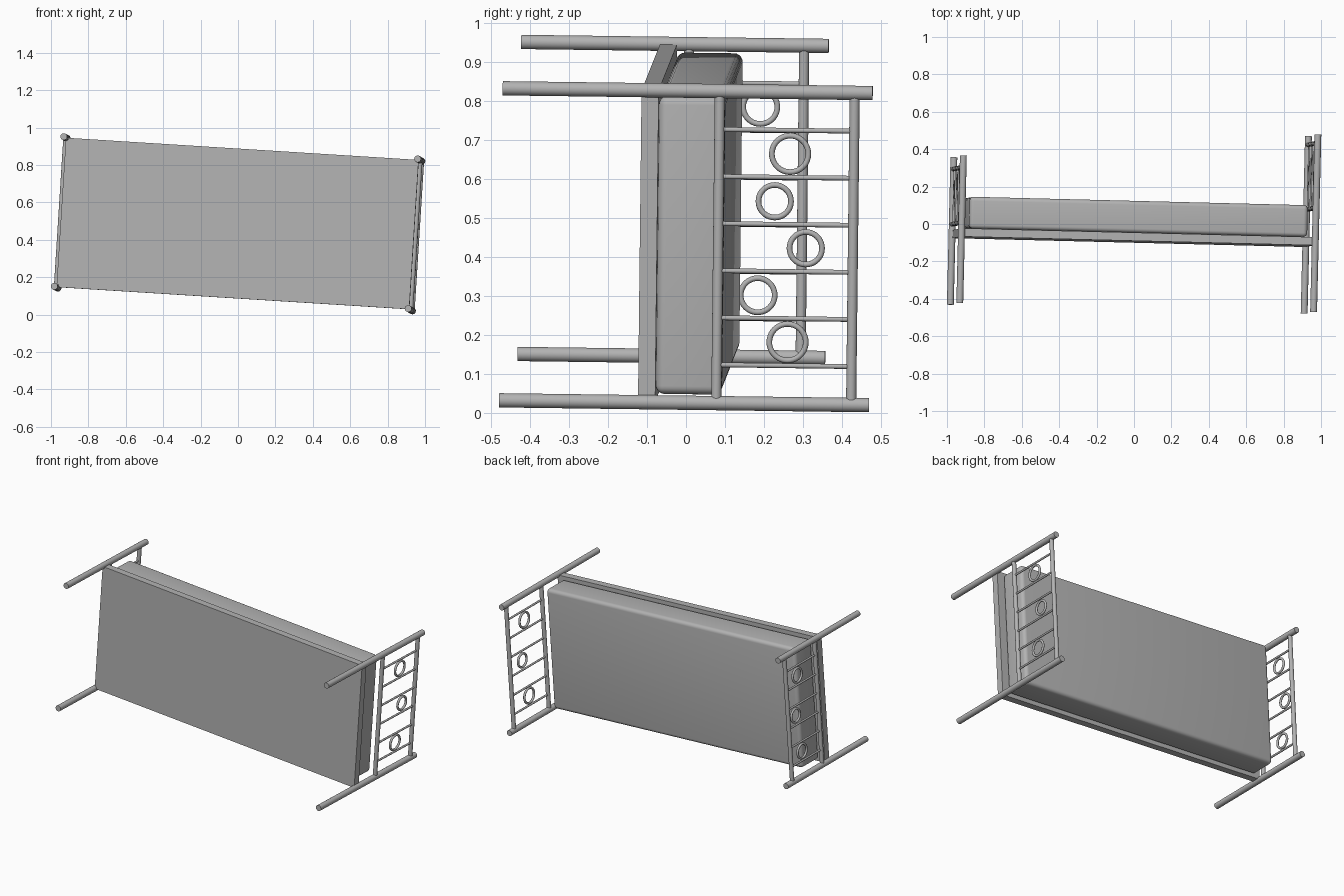
import bpy, bmesh, math
from mathutils import Matrix, Vector

cube = bpy.data.objects.get("Cube")
if cube:
    bpy.data.objects.remove(cube, do_unlink=True)

# One grey for the whole bed
grey = bpy.data.materials.new("plain_grey")
grey.use_nodes = True
grey.diffuse_color = (0.45, 0.45, 0.45, 1)
grey.node_tree.nodes["Principled BSDF"].inputs["Base Color"].default_value = (0.45, 0.45, 0.45, 1)

# Bed axes: x along the length, y up from the floor, z across the width.
# The bed lies on its side, slightly turned.
along = Vector((0.998, -0.025, -0.0627)).normalized()
up = Vector((0.024, 1, -0.013))
up = (up - along * up.dot(along)).normalized()
across = along.cross(up)
PLACE = Matrix.Translation((0, 0, 0.486)) @ Matrix((along, up, across)).transposed().to_4x4()

HALF_LENGTH, HALF_WIDTH = 0.948, 0.401


def finish(name, smooth=True):
    obj = bpy.context.object
    obj.name = name
    obj.data.materials.append(grey)
    if smooth:
        bpy.ops.object.shade_smooth_by_angle(angle=math.radians(40))
    obj.matrix_world = PLACE @ obj.matrix_basis
    return obj


def rod(name, start, end, radius, sides=24):
    a, b = Vector(start), Vector(end)
    bpy.ops.mesh.primitive_cylinder_add(vertices=sides, radius=radius, depth=(b - a).length,
                                        location=(a + b) / 2,
                                        rotation=(b - a).to_track_quat('Z', 'Y').to_euler())
    return finish(name)


def box(name, low, high, bevel=0):
    low, high = Vector(low), Vector(high)
    bpy.ops.mesh.primitive_cube_add(size=1, location=(low + high) / 2)
    mesh = bpy.context.object.data
    mesh.transform(Matrix.Diagonal(high - low).to_4x4())
    if bevel:
        bm = bmesh.new()
        bm.from_mesh(mesh)
        bmesh.ops.bevel(bm, geom=bm.edges[:], offset=bevel, segments=5,
                        profile=0.5, affect='EDGES')
        bm.to_mesh(mesh)
        bm.free()
    return finish(name, bevel > 0)


def end_panel(name, x, post_top, low_rail, high_rail, rings):
    # Two posts
    for side, sign in (("left", 1), ("right", -1)):
        z = sign * HALF_WIDTH
        rod(f"{name}_post_{side}", (x, -0.451, z), (x, post_top, z), 0.0183)
    # Rails between the posts
    for label, y in (("lower", low_rail), ("upper", high_rail)):
        rod(f"{name}_{label}_rail", (x, y, -HALF_WIDTH), (x, y, HALF_WIDTH), 0.013)
    # Thin slats
    for i in range(6):
        z = (i - 2.5) * 0.121
        rod(f"{name}_slat_{i + 1}", (x, low_rail, z), (x, high_rail, z), 0.0062, 16)
    # Rings between alternate slats
    for i, (y, outer) in enumerate(rings):
        bpy.ops.mesh.primitive_torus_add(major_radius=outer - 0.0072, minor_radius=0.0072,
                                         major_segments=40, minor_segments=12,
                                         location=(x, y, (i - 1) * 0.242),
                                         rotation=(0, math.pi / 2, 0))
        finish(f"{name}_ring_{i + 1}")


end_panel("headboard", HALF_LENGTH, 0.498, 0.106, 0.452,
          ((0.287, 0.054), (0.331, 0.049), (0.288, 0.054)))
end_panel("footboard", -HALF_LENGTH, 0.338, -0.02, 0.275,
          ((0.163, 0.051), (0.204, 0.049), (0.164, 0.051)))

# Base board and mattress
box("base_board", (-0.945, -0.095, -0.4), (0.945, -0.051, 0.4))
box("mattress", (-0.906, -0.051, -0.383), (0.906, 0.119, 0.383), bevel=0.022)
